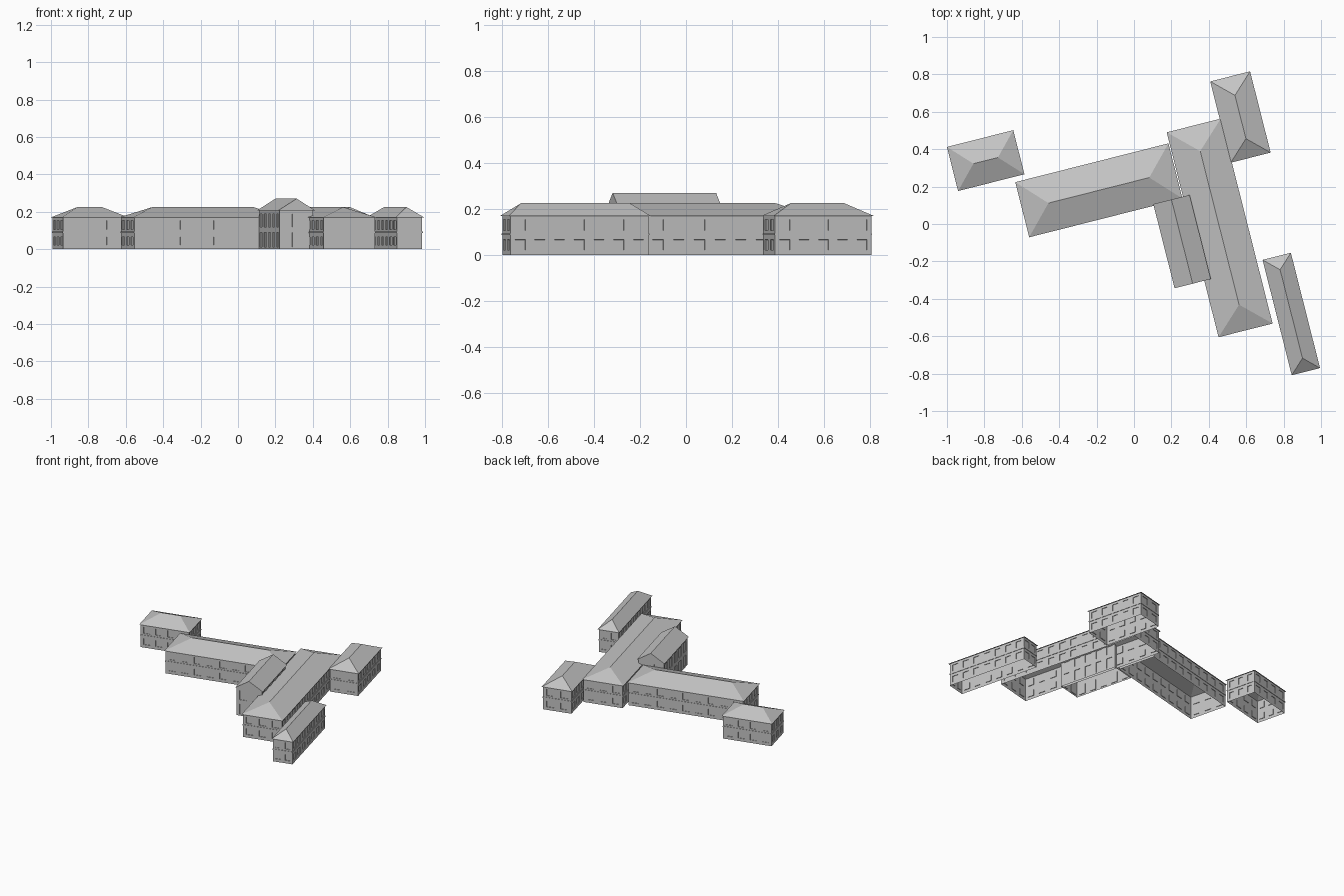
import bpy, bmesh, math
from mathutils import Vector

cube = bpy.data.objects.get("Cube")
if cube:
    bpy.data.objects.remove(cube, do_unlink=True)

TURN = math.radians(14.2)      # the whole campus is turned by this angle
OVERHANG = 0.008
RECESS = 0.004

stone = bpy.data.materials.new("pale_grey_stone")
stone.use_nodes = True
GREY = (0.55, 0.55, 0.55, 1)
stone.diffuse_color = GREY
stone.node_tree.nodes["Principled BSDF"].inputs["Base Color"].default_value = GREY


def finish(name, bm, center):
    mesh = bpy.data.meshes.new(name)
    bm.to_mesh(mesh)
    bm.free()
    mesh.materials.append(stone)
    obj = bpy.data.objects.new(name, mesh)
    obj.location = (center[0], center[1], 0)
    obj.rotation_euler.z = TURN
    bpy.context.collection.objects.link(obj)
    return obj


def wall_corners(hx, hy):
    return [Vector(c) for c in ((-hx, -hy, 0), (hx, -hy, 0), (hx, hy, 0), (-hx, hy, 0))]


def add_walls(name, center, hx, hy, levels, spacing):
    """Four walls with a recessed window in every odd cell of a grid."""
    bm = bmesh.new()
    corners = wall_corners(hx, hy)
    windows = []
    for i in range(4):
        a, b = corners[i], corners[(i + 1) % 4]
        length = (b - a).length
        count = max(1, round(length / spacing))
        bay = length / count
        cuts = [0]
        for k in range(count):
            cuts += [(k + 0.24) * bay, (k + 0.76) * bay]
        cuts.append(length)
        along = (b - a).normalized()
        grid = [[bm.verts.new(a + along * s + Vector((0, 0, z))) for z in levels] for s in cuts]
        for c in range(len(cuts) - 1):
            for r in range(len(levels) - 1):
                face = bm.faces.new((grid[c][r], grid[c + 1][r], grid[c + 1][r + 1], grid[c][r + 1]))
                if c % 2 and r % 2:
                    windows.append(face)
    bm.normal_update()
    bmesh.ops.inset_individual(bm, faces=windows, thickness=0.0002, depth=-RECESS)
    bmesh.ops.remove_doubles(bm, verts=bm.verts, dist=0.00005)
    finish(name + "_walls", bm, center)


def add_band(name, center, hx, hy, low, high, out=0.003):
    """Thin string course around the walls."""
    bm = bmesh.new()
    rings = [(0, low), (out, low), (out, high), (0, high)]
    loops = []
    for grow, z in rings:
        loops.append([bm.verts.new(v + Vector((0, 0, z))) for v in wall_corners(hx + grow, hy + grow)])
    for low_loop, high_loop in zip(loops, loops[1:]):
        for i in range(4):
            j = (i + 1) % 4
            bm.faces.new((low_loop[i], low_loop[j], high_loop[j], high_loop[i]))
    finish(name + "_string_course", bm, center)


def add_roof(name, center, hx, hy, eave, ridge, gable=False):
    """Hipped or gabled roof; the ridge follows the longer side."""
    bm = bmesh.new()
    ox, oy = hx + OVERHANG, hy + OVERHANG
    soffit = [bm.verts.new(v + Vector((0, 0, eave))) for v in wall_corners(hx, hy)]
    e = [bm.verts.new(v + Vector((0, 0, eave))) for v in wall_corners(ox, oy)]
    for i in range(4):
        j = (i + 1) % 4
        bm.faces.new((soffit[j], soffit[i], e[i], e[j]))
    reach = max(ox, oy) - (0 if gable else min(ox, oy) * 0.95)
    axis = Vector((1, 0, 0)) if hx > hy else Vector((0, 1, 0))
    start = bm.verts.new(axis * -reach + Vector((0, 0, ridge)))
    end = bm.verts.new(axis * reach + Vector((0, 0, ridge)))
    if hx > hy:
        faces = [(e[0], e[1], end, start), (e[1], e[2], end), (e[2], e[3], start, end), (e[3], e[0], start)]
    else:
        faces = [(e[0], e[1], start), (e[1], e[2], end, start), (e[2], e[3], end), (e[3], e[0], start, end)]
    for f in faces:
        bm.faces.new(f)
    finish(name + "_roof", bm, center)


# Two-storey wings: name, centre, roof footprint
WINGS = [
    ("west_pavilion", (-0.793, 0.339), (0.366, 0.243)),
    ("long_west_wing", (-0.188, 0.180), (0.845, 0.304)),
    ("main_range", (0.458, -0.021), (0.298, 1.130)),
    ("northeast_pavilion", (0.569, 0.572), (0.220, 0.448)),
    ("southeast_pavilion", (0.841, -0.481), (0.156, 0.636)),
]
STOREYS = [0, 0.022, 0.066, 0.106, 0.154, 0.17]
for name, center, size in WINGS:
    hx, hy = size[0] / 2 - OVERHANG, size[1] / 2 - OVERHANG
    add_walls(name, center, hx, hy, STOREYS, 0.09)
    add_band(name, center, hx, hy, 0.086, 0.094)
    add_roof(name, center, hx, hy, 0.17, 0.225)

# Taller gabled entrance hall
HALL = (0.257, -0.094)
hall_x, hall_y = 0.1 - OVERHANG, 0.232 - OVERHANG
add_walls("entrance_hall", HALL, hall_x, hall_y, [0, 0.012, 0.088, 0.118, 0.188, 0.208], 0.085)
add_roof("entrance_hall", HALL, hall_x, hall_y, 0.208, 0.27, gable=True)
